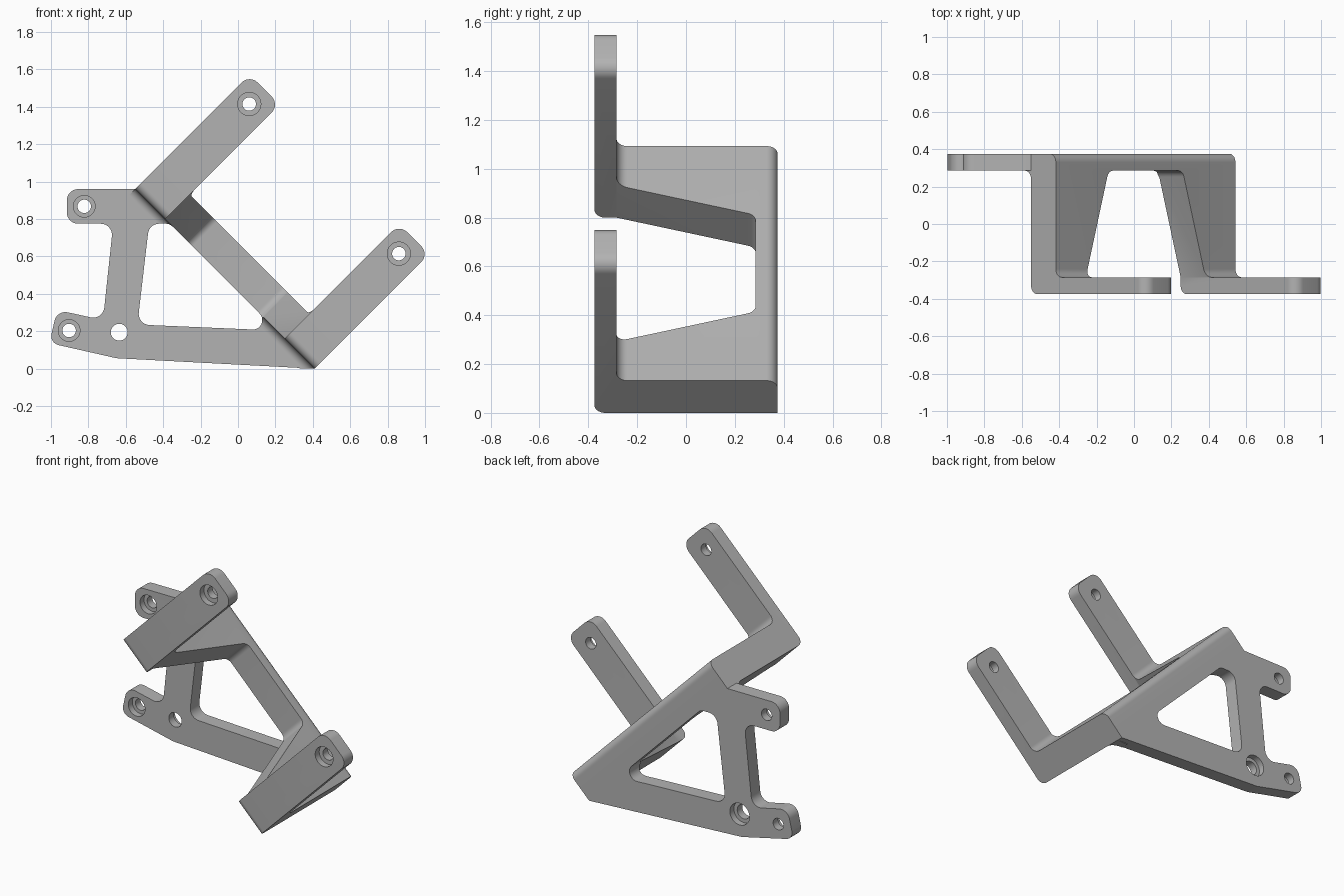
import bpy, bmesh, math
from mathutils import Vector

if "Cube" in bpy.data.objects:
    bpy.data.objects.remove(bpy.data.objects["Cube"], do_unlink=True)

S = math.sqrt(0.5)
BACK, FRONT, T = 0.375, -0.375, 0.09      # outer plate planes and plate thickness
U0, U1, U2 = 0.29, 0.477, 1.156           # web outer face, web inner face, arm tip
V0, V1, ARM = -0.29, 1.068, 0.227         # ends along the diagonal, arm width

grey = bpy.data.materials.new("plain grey")
grey.use_nodes = True
grey.diffuse_color = (0.45, 0.45, 0.45, 1)
grey.node_tree.nodes["Principled BSDF"].inputs["Base Color"].default_value = (0.45, 0.45, 0.45, 1)


# Axis mappings: (a, b) in the profile, t along the extrusion
def xz(a, b, t):
    return Vector((a, t, b))


def diag(u, v, y):
    return Vector(((u - v) * S, y, (u + v) * S))


def rounded(points, steps=10):
    """Polygon from (a, b, radius) corners, with arcs at the corners."""
    out = []
    for i, (a, b, r) in enumerate(points):
        p = Vector((a, b))
        if r == 0:
            out.append(p)
            continue
        d0 = (Vector(points[i - 1][:2]) - p).normalized()
        d1 = (Vector(points[(i + 1) % len(points)][:2]) - p).normalized()
        half = d0.angle(d1) / 2
        c = p + (d0 + d1).normalized() * (r / math.sin(half))
        s = p + d0 * (r / math.tan(half)) - c
        e = p + d1 * (r / math.tan(half)) - c
        sweep = math.pi - 2 * half
        for k in range(steps + 1):
            f = k / steps
            out.append(c + (s * math.sin((1 - f) * sweep) + e * math.sin(f * sweep)) / math.sin(sweep))
    return out


def prism(name, outline, t0, t1, mapping):
    bm = bmesh.new()
    lo, hi = ([bm.verts.new(mapping(p[0], p[1], t)) for p in outline] for t in (t0, t1))
    bm.faces.new(lo)
    bm.faces.new(hi)
    n = len(outline)
    for i in range(n):
        j = (i + 1) % n
        bm.faces.new((lo[i], lo[j], hi[j], hi[i]))
    bmesh.ops.recalc_face_normals(bm, faces=bm.faces)
    mesh = bpy.data.meshes.new(name)
    bm.to_mesh(mesh)
    bm.free()
    mesh.materials.append(grey)
    ob = bpy.data.objects.new(name, mesh)
    bpy.context.collection.objects.link(ob)
    return ob


def combine(target, tool, operation):
    tool.hide_render = True
    mod = target.modifiers.new("cut", 'BOOLEAN')
    mod.operation, mod.solver, mod.object = operation, 'EXACT', tool
    bpy.context.view_layer.objects.active = target
    bpy.ops.object.modifier_apply(modifier=mod.name)
    bpy.data.objects.remove(tool, do_unlink=True)


def bore(target, x, z, r, y0, y1):
    ring = [(x + r * math.cos(k * math.pi / 20), z + r * math.sin(k * math.pi / 20)) for k in range(40)]
    combine(target, prism("bore", ring, y0, y1, xz), 'DIFFERENCE')


# Stepped section: front arms, diagonal web and the rounded back edge
R = 0.045
section = rounded([
    (U0, FRONT, R), (U2, FRONT, 0), (U2, FRONT + T, 0), (U1, FRONT + T, R),
    (U1, BACK, R), (U0 - R, BACK, 0), (U0 - R, BACK - T, 0), (U0, BACK - T, R)][:5] + [
    (U0 + 0.03, BACK, 0), (U0 + 0.03, BACK - 0.04, 0), (U0 - R - 0.01, BACK - 0.04, 0),
    (U0 - R - 0.01, BACK - T, 0), (U0, BACK - T, R)])
bracket = prism("bracket", section, V0, V1, lambda a, b, t: diag(a, t, b))

# Tapered opening in the web, which also separates the two arms
lo, hi, taper = V0 + ARM, V1 - ARM, 0.172
opening = rounded([
    (lo, -0.6, 0), (lo, FRONT + T, 0), (lo + taper, BACK - T, 0.045),
    (hi - taper, BACK - T, 0.045), (hi, FRONT + T, 0), (hi, -0.6, 0)])
combine(bracket, prism("web_opening", opening, 0.2, 1.5, lambda a, b, t: diag(t, a, b)), 'DIFFERENCE')

# Round the arm tips
bm = bmesh.new()
bm.from_mesh(bracket.data)
tips = []
for e in bm.edges:
    a, b = (v.co for v in e.verts)
    at_tip = all(abs((p.x + p.z) * S - U2) < 1e-3 for p in (a, b))
    if at_tip and abs(a.y - b.y) > 0.05:
        tips.append(e)
bmesh.ops.bevel(bm, geom=tips, offset=0.06, segments=10, profile=0.5, affect='EDGES')
bm.to_mesh(bracket.data)
bm.free()

# Back plate with two mounting ears
plate = prism("back_plate", rounded([
    (0.41, 0, 0), (0.44, 0.03, 0), (-0.52, 0.99, 0), (-0.55, 0.96, 0),
    (-0.915, 0.96, 0.06), (-0.915, 0.775, 0.06), (-0.667, 0.775, 0.06), (-0.722, 0.26, 0.06),
    (-0.968, 0.314, 0.06), (-1.008, 0.137, 0.05), (-0.65, 0.056, 0.1)]), BACK - T, BACK, xz)
combine(bracket, plate, 'UNION')

# Frame opening and flat foot
combine(bracket, prism("frame_opening", rounded([
    (-0.475, 0.775, 0.06), (-0.365, 0.775, 0.05), (0.206, 0.204, 0.05), (-0.538, 0.236, 0.06)]),
    0.2, 0.5, xz), 'DIFFERENCE')
combine(bracket, prism("foot_trim", [(-1, -0.3), (1, -0.3), (1, 0), (-1, 0)], -0.6, 0.6, xz), 'DIFFERENCE')

# Screw holes, counterbored from the front on arms and ears
for x, z, y, wide in [(0.06, 1.415, FRONT, 0.062), (0.86, 0.615, FRONT, 0.062),
                      (-0.822, 0.868, BACK - T, 0.058), (-0.903, 0.204, BACK - T, 0.058)]:
    bore(bracket, x, z, 0.036, y - 0.05, y + T + 0.05)
    bore(bracket, x, z, wide, y - 0.05, y + 0.04)

# Pivot hole, counterbored from the back
bore(bracket, -0.635, 0.195, 0.045, 0.2, 0.5)
bore(bracket, -0.635, 0.195, 0.068, BACK - 0.04, 0.5)

bpy.ops.object.select_all(action='DESELECT')
bracket.select_set(True)
bpy.context.view_layer.objects.active = bracket
bpy.ops.object.shade_smooth_by_angle(angle=math.radians(30))
